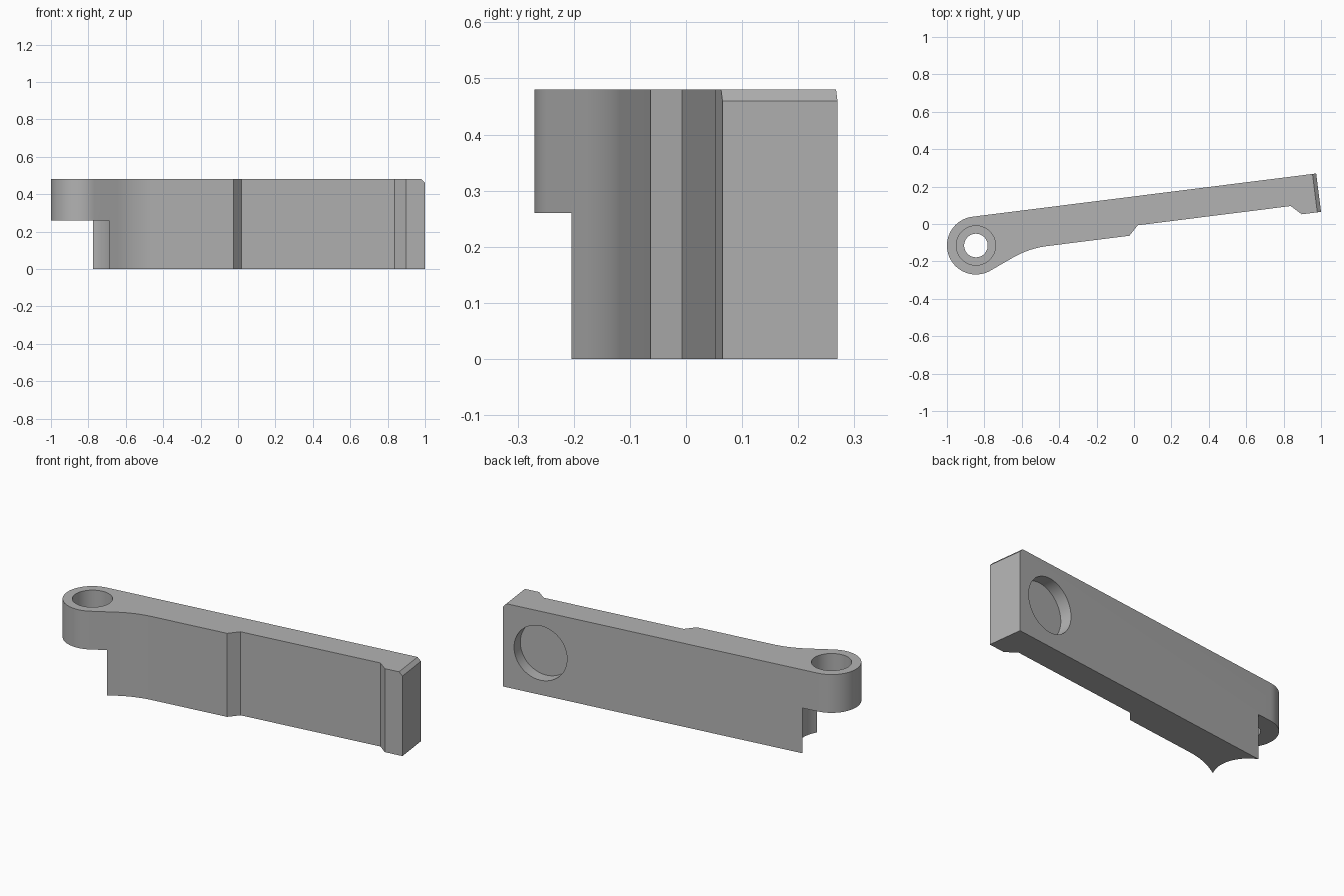
import bpy, bmesh, math
from mathutils import Vector, Matrix

cube = bpy.data.objects.get("Cube")
if cube:
    bpy.data.objects.remove(cube, do_unlink=True)

HEIGHT, EYE_BOTTOM = 0.48, 0.26
EYE, EYE_R = Vector((-0.845, -0.115)), 0.155
TILT = math.atan(0.1253)          # angle of the arm seen from above
NECK = math.radians(30)           # angle of the neck next to the eye

grey = bpy.data.materials.new("plain_grey")
grey.use_nodes = True
colour = (0.45, 0.45, 0.45, 1)
grey.diffuse_color = colour
grey.node_tree.nodes["Principled BSDF"].inputs["Base Color"].default_value = colour


def to_object(name, bm):
    bmesh.ops.recalc_face_normals(bm, faces=bm.faces[:])
    mesh = bpy.data.meshes.new(name)
    bm.to_mesh(mesh)
    bm.free()
    mesh.materials.append(grey)
    obj = bpy.data.objects.new(name, mesh)
    bpy.context.collection.objects.link(obj)
    return obj


def cylinder_cutter(name, centre, radius, depth, turn=Matrix()):
    bm = bmesh.new()
    bmesh.ops.create_cone(bm, cap_ends=True, segments=96, radius1=radius,
                          radius2=radius, depth=depth,
                          matrix=Matrix.Translation(centre) @ turn)
    obj = to_object(name, bm)
    obj.hide_render = True
    return obj


# Outline: round eye, curved neck, stepped front and hooked tip
outline = []
start, stop = math.pi / 2 + TILT, 1.5 * math.pi + NECK
for i in range(49):
    a = start + (stop - start) * i / 48
    outline.append(EYE + EYE_R * Vector((math.cos(a), math.sin(a))))

step = Vector((-0.025, -0.063))
neck_dir = Vector((math.cos(NECK), math.sin(NECK)))
arm_dir = Vector((math.cos(TILT), math.sin(TILT)))
gap = step - outline[-1]
corner = outline[-1] + neck_dir * (gap.cross(arm_dir) / neck_dir.cross(arm_dir))
p0, p2 = corner - neck_dir * 0.1, corner + arm_dir * 0.1
for i in range(17):
    t = i / 16
    outline.append(p0 * (1 - t) ** 2 + corner * 2 * t * (1 - t) + p2 * t * t)
outline += [step, Vector((0.02, -0.007)), Vector((0.838, 0.096)),
            Vector((0.897, 0.052)), Vector((1.0, 0.065)), Vector((0.974, 0.27))]

# Arm body with a chamfer on the upper edge of the tip
bm = bmesh.new()
base = bm.faces.new([bm.verts.new((p.x, p.y, 0)) for p in outline])
sides = bmesh.ops.extrude_face_region(bm, geom=[base])["geom"]
bmesh.ops.translate(bm, vec=(0, 0, HEIGHT),
                    verts=[v for v in sides if isinstance(v, bmesh.types.BMVert)])
tip = [e for e in bm.edges
       if all(v.co.x > 0.95 and v.co.z > 0.4 for v in e.verts)]
bmesh.ops.bevel(bm, geom=tip, offset=0.02, segments=1, affect='EDGES')
arm = to_object("lever_arm", bm)

# Cutters: clearance under the eye, stepped bore, blind pocket in the back
back_x = 0.755
back_y = 0.27 + (back_x - 0.974) * math.tan(TILT)
facing = Matrix.Rotation(TILT, 4, 'Z') @ Matrix.Rotation(math.pi / 2, 4, 'X')
cutters = [
    cylinder_cutter("eye_clearance", (*EYE, EYE_BOTTOM - 0.25), 0.179, 0.5),
    cylinder_cutter("through_bore", (*EYE, 0.35), 0.063, 0.6),
    cylinder_cutter("wide_bore", (*EYE, 0.31 + 0.2), 0.105, 0.4),
    cylinder_cutter("back_pocket", (back_x, back_y, 0.24), 0.156, 0.14, facing),
]
bpy.ops.object.select_all(action='DESELECT')
bpy.context.view_layer.objects.active = arm
arm.select_set(True)
for cutter in cutters:
    mod = arm.modifiers.new(cutter.name, 'BOOLEAN')
    mod.operation = 'DIFFERENCE'
    mod.solver = 'EXACT'
    mod.object = cutter
    bpy.ops.object.modifier_apply(modifier=mod.name)
for cutter in cutters:
    bpy.data.objects.remove(cutter, do_unlink=True)

bpy.ops.object.shade_smooth_by_angle(angle=math.radians(20))
